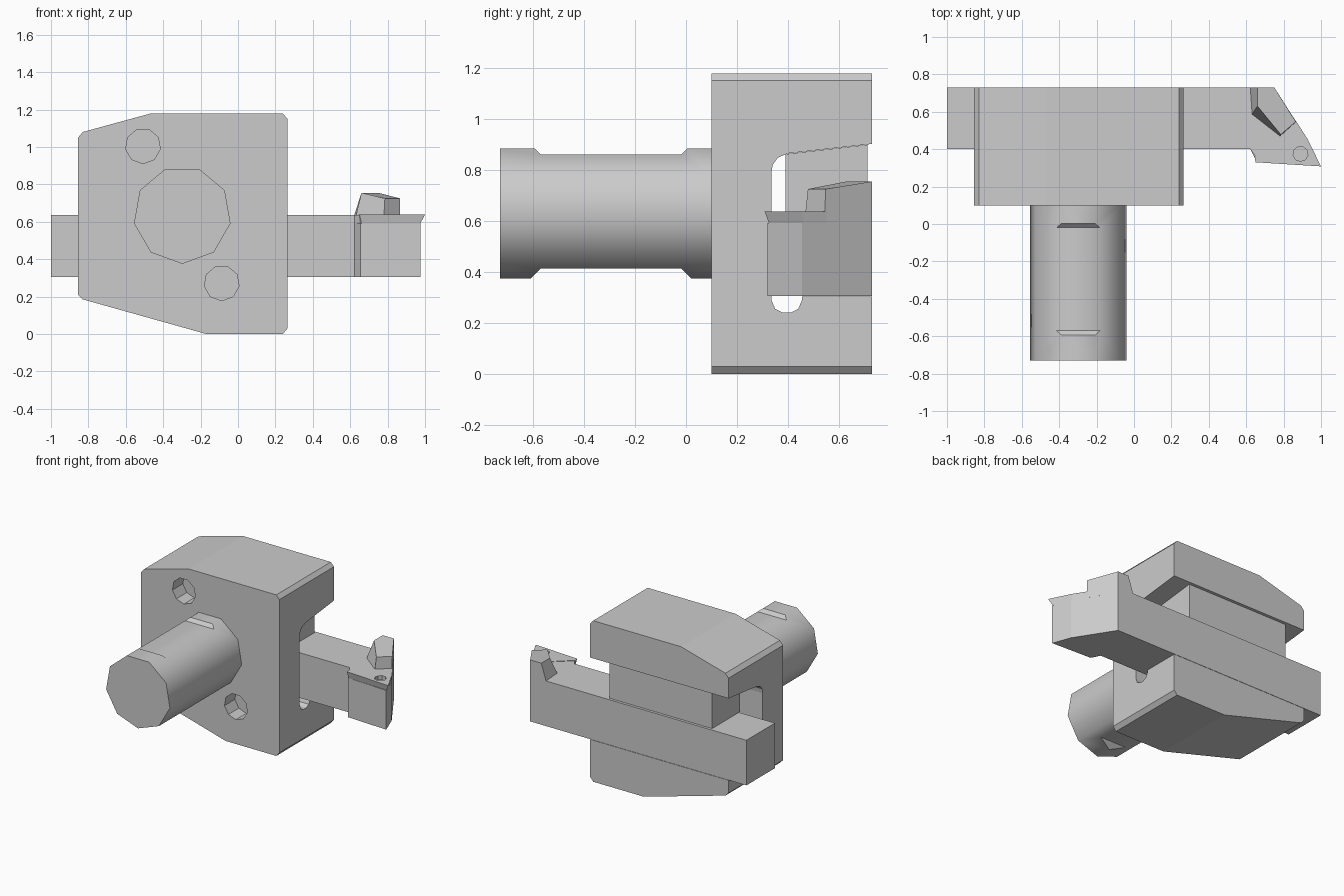
import bpy, bmesh
from math import sin, cos, radians

if "Cube" in bpy.data.objects:
    bpy.data.objects.remove(bpy.data.objects["Cube"])


def loft(name, lower, upper):
    """Closed solid between two matching rings of 3D points."""
    bm = bmesh.new()
    a = [bm.verts.new(p) for p in lower]
    b = [bm.verts.new(p) for p in upper]
    n = len(a)
    bm.faces.new(a)
    bm.faces.new(b[::-1])
    for i in range(n):
        j = (i + 1) % n
        bm.faces.new((a[j], a[i], b[i], b[j]))
    bmesh.ops.recalc_face_normals(bm, faces=bm.faces)
    me = bpy.data.meshes.new(name)
    bm.to_mesh(me)
    bm.free()
    ob = bpy.data.objects.new(name, me)
    bpy.context.collection.objects.link(ob)
    return ob


def prism(name, pts, axis, lo, hi):
    """Extrude a 2D profile along an axis from lo to hi."""
    place = {'x': lambda p, d: (d, p[0], p[1]),
             'y': lambda p, d: (p[0], d, p[1]),
             'z': lambda p, d: (p[0], p[1], d)}[axis]
    return loft(name, [place(p, lo) for p in pts], [place(p, hi) for p in pts])


def ring(cx, cy, r, n=9, start=-90):
    return [(cx + r * cos(radians(start + 360 * i / n)),
             cy + r * sin(radians(start + 360 * i / n))) for i in range(n)]


def cut(ob, *cutters):
    bpy.context.view_layer.objects.active = ob
    for c in cutters:
        m = ob.modifiers.new("cut", 'BOOLEAN')
        m.operation, m.solver, m.object = 'DIFFERENCE', 'EXACT', c
        bpy.ops.object.modifier_apply(modifier=m.name)
        bpy.data.objects.remove(c)


# Holder block with chamfered outline, tool slot and two front holes
block = prism("holder_block", [
    (-0.855, 0.21), (-0.83, 0.185), (-0.17, 0.0), (0.24, 0.0), (0.265, 0.03),
    (0.265, 1.15), (0.24, 1.178), (-0.47, 1.178), (-0.83, 1.08), (-0.855, 1.05)],
    'y', 0.10, 0.73)
slot = prism("slot_cutter", [
    (0.80, 0.91), (0.40, 0.865), (0.36, 0.848), (0.34, 0.82), (0.335, 0.79),
    (0.335, 0.29), (0.35, 0.255), (0.38, 0.24), (0.41, 0.24), (0.44, 0.255),
    (0.455, 0.29), (0.455, 0.303), (0.80, 0.303)], 'x', -1.2, 1.2)
holes = [prism("hole_cutter", ring(x, z, 0.094), 'y', 0.0, 0.22)
         for x, z in ((-0.508, 1.005), (-0.087, 0.272))]
cut(block, slot, *holes)

# Round mounting shaft with a long flat above and below
CZ = 0.637
shaft = prism("mounting_shaft", ring(-0.298, CZ, 0.262), 'y', -0.73, 0.10)
flats = [prism("flat_cutter", [
    (-0.57, CZ + s * 0.223), (-0.02, CZ + s * 0.223),
    (0.08, CZ + s * 0.323), (-0.67, CZ + s * 0.323)], 'x', -0.7, 0.1)
    for s in (1, -1)]
cut(shaft, *flats)
bpy.ops.object.select_all(action='DESELECT')
shaft.select_set(True)
bpy.context.view_layer.objects.active = shaft
bpy.ops.object.shade_smooth_by_angle(angle=radians(42))

# Clamping wedge above the tool shank
prism("clamp_wedge", [(0.39, 0.636), (0.712, 0.636), (0.712, 0.899), (0.39, 0.862)],
      'x', -0.71, 0.12)

# Tool shank and cutting head in one outline
prism("tool_shank", [
    (-1.0, 0.40), (0.622, 0.40), (0.655, 0.335), (0.975, 0.32), (0.925, 0.455),
    (0.75, 0.73), (-1.0, 0.73)], 'z', 0.305, 0.592)
shank_top = prism("tool_shank_top", [
    (-1.0, 0.40), (0.622, 0.40), (0.65, 0.36), (0.865, 0.55), (0.75, 0.73),
    (-1.0, 0.73)], 'z', 0.592, 0.635)

# Cutting insert with its screw recess
insert = loft("cutting_insert",
              [(0.975, 0.325, 0.592), (0.66, 0.335, 0.592), (0.65, 0.36, 0.592),
               (0.865, 0.55, 0.592), (0.917, 0.46, 0.592)],
              [(1.0, 0.308, 0.638), (0.65, 0.33, 0.638), (0.645, 0.36, 0.638),
               (0.865, 0.553, 0.638), (0.927, 0.455, 0.638)])
cut(insert, prism("recess_cutter", ring(0.89, 0.375, 0.04), 'z', 0.61, 0.7))

# Raised stop behind the insert, with sloping sides
loft("insert_stop",
     [(0.62, 0.73, 0.63), (0.63, 0.585, 0.63), (0.78, 0.468, 0.63),
      (0.865, 0.545, 0.63), (0.75, 0.73, 0.63)],
     [(0.66, 0.73, 0.755), (0.66, 0.63, 0.755), (0.785, 0.478, 0.725),
      (0.865, 0.547, 0.725), (0.75, 0.73, 0.755)])
